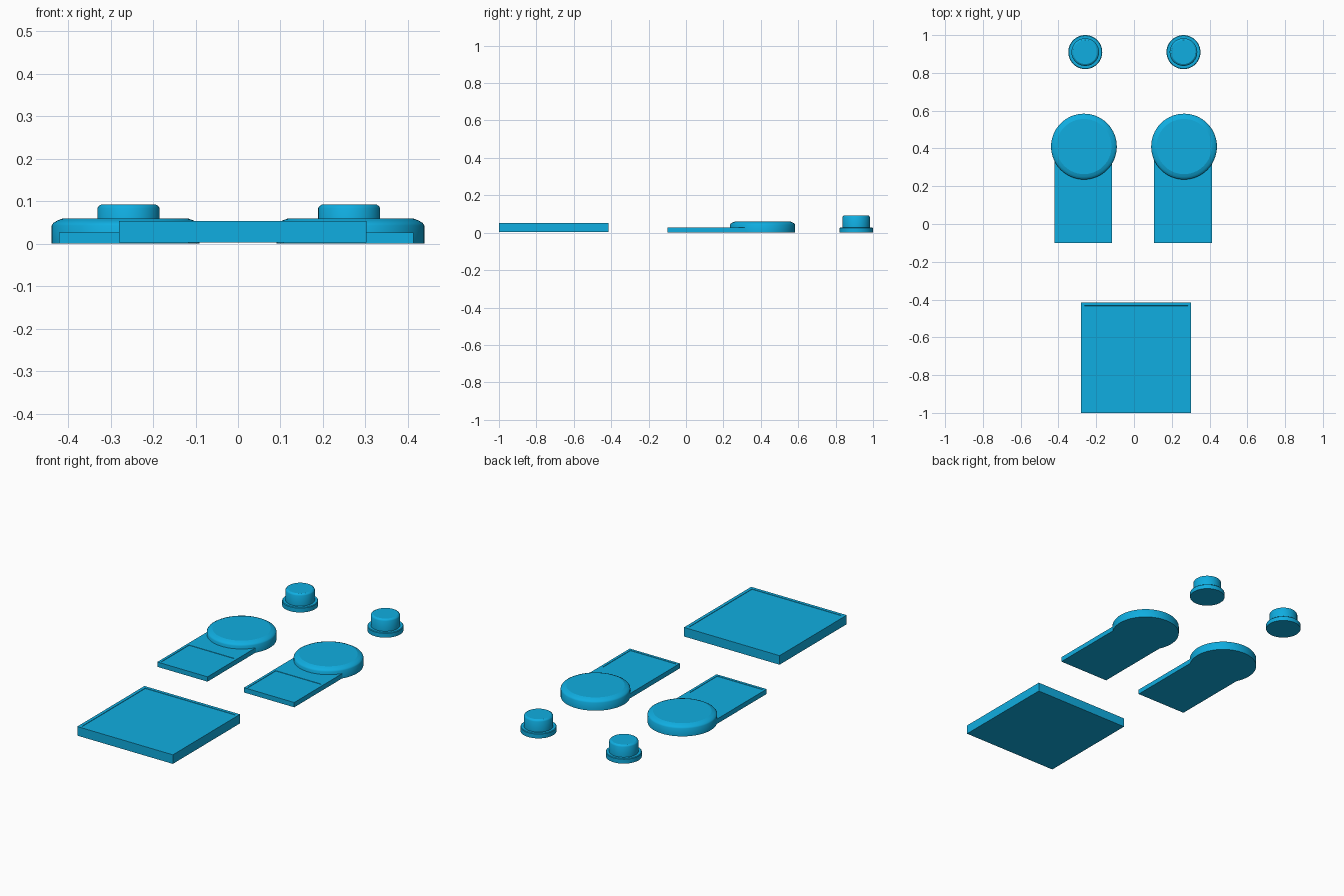
import bpy, bmesh, math

if "Cube" in bpy.data.objects:
    bpy.data.objects.remove(bpy.data.objects["Cube"])

blue = bpy.data.materials.new("blue")
blue.diffuse_color = (0.005, 0.42, 0.75, 1)
blue.use_nodes = True
blue.node_tree.nodes["Principled BSDF"].inputs["Base Color"].default_value = blue.diffuse_color


def finish(bm, name):
    bmesh.ops.recalc_face_normals(bm, faces=bm.faces[:])
    mesh = bpy.data.meshes.new(name)
    bm.to_mesh(mesh)
    bm.free()
    mesh.materials.append(blue)
    ob = bpy.data.objects.new(name, mesh)
    bpy.context.collection.objects.link(ob)
    return ob


def slab(name, x0, x1, y0, y1, z0, z1, margin, split=None):
    """Flat box with a very shallow inset panel on top."""
    bm = bmesh.new()
    bmesh.ops.create_cube(bm, size=1)
    for v in bm.verts:
        v.co.x = x0 if v.co.x < 0 else x1
        v.co.y = y0 if v.co.y < 0 else y1
        v.co.z = z0 if v.co.z < 0 else z1
    if split is not None:
        bmesh.ops.bisect_plane(bm, geom=bm.verts[:] + bm.edges[:] + bm.faces[:],
                               plane_co=(0, split, 0), plane_no=(0, 1, 0))
    bm.normal_update()
    tops = [f for f in bm.faces if f.normal.z > 0.9]
    top = min(tops, key=lambda f: f.calc_center_median().y)
    bmesh.ops.inset_region(bm, faces=[top], thickness=margin, depth=0)
    # Narrow groove wall around the panel
    bmesh.ops.inset_region(bm, faces=[top], thickness=0.0005, depth=-0.002)
    return finish(bm, name)


def turned(name, x, y, profile, sides=64):
    """Closed solid turned from (radius, height) points."""
    bm = bmesh.new()
    rings = []
    for r, z in profile:
        rings.append([bm.verts.new((x + r * math.cos(2 * math.pi * i / sides),
                                    y + r * math.sin(2 * math.pi * i / sides), z))
                      for i in range(sides)])
    for a, b in zip(rings, rings[1:]):
        for i in range(sides):
            j = (i + 1) % sides
            bm.faces.new((a[i], a[j], b[j], b[i]))
    bm.faces.new(rings[0][::-1])
    bm.faces.new(rings[-1])
    ob = finish(bm, name)
    bpy.ops.object.select_all(action='DESELECT')
    ob.select_set(True)
    bpy.context.view_layer.objects.active = ob
    bpy.ops.object.shade_smooth_by_angle(angle=math.radians(40))
    # Keep the end caps flat
    for p in ob.data.polygons:
        if len(p.vertices) > 4:
            p.use_smooth = False
    return ob


# Square base plate
slab("square_plate", -0.28, 0.303, -1.0, -0.415, 0.003, 0.053, 0.025)

disc_profile = [(0.174, 0), (0.174, 0.043), (0.170, 0.049), (0.160, 0.055), (0.146, 0.06)]
button_profile = [(0.09, 0), (0.09, 0.024), (0.087, 0.027), (0.073, 0.027),
                  (0.073, 0.084), (0.070, 0.089), (0.063, 0.093)]

for side, s in (("left", -1), ("right", 1)):
    # Paddle strap and round head
    cx = -0.269 if s < 0 else 0.26
    slab(side + "_strap", cx - 0.153, cx + 0.153, -0.1, 0.41, 0.0005, 0.027, 0.02, split=0.17)
    turned(side + "_disc", s * 0.265, 0.41, disc_profile)
    # Flanged button
    turned(side + "_button", s * 0.26 + 0.002, 0.91, button_profile)
